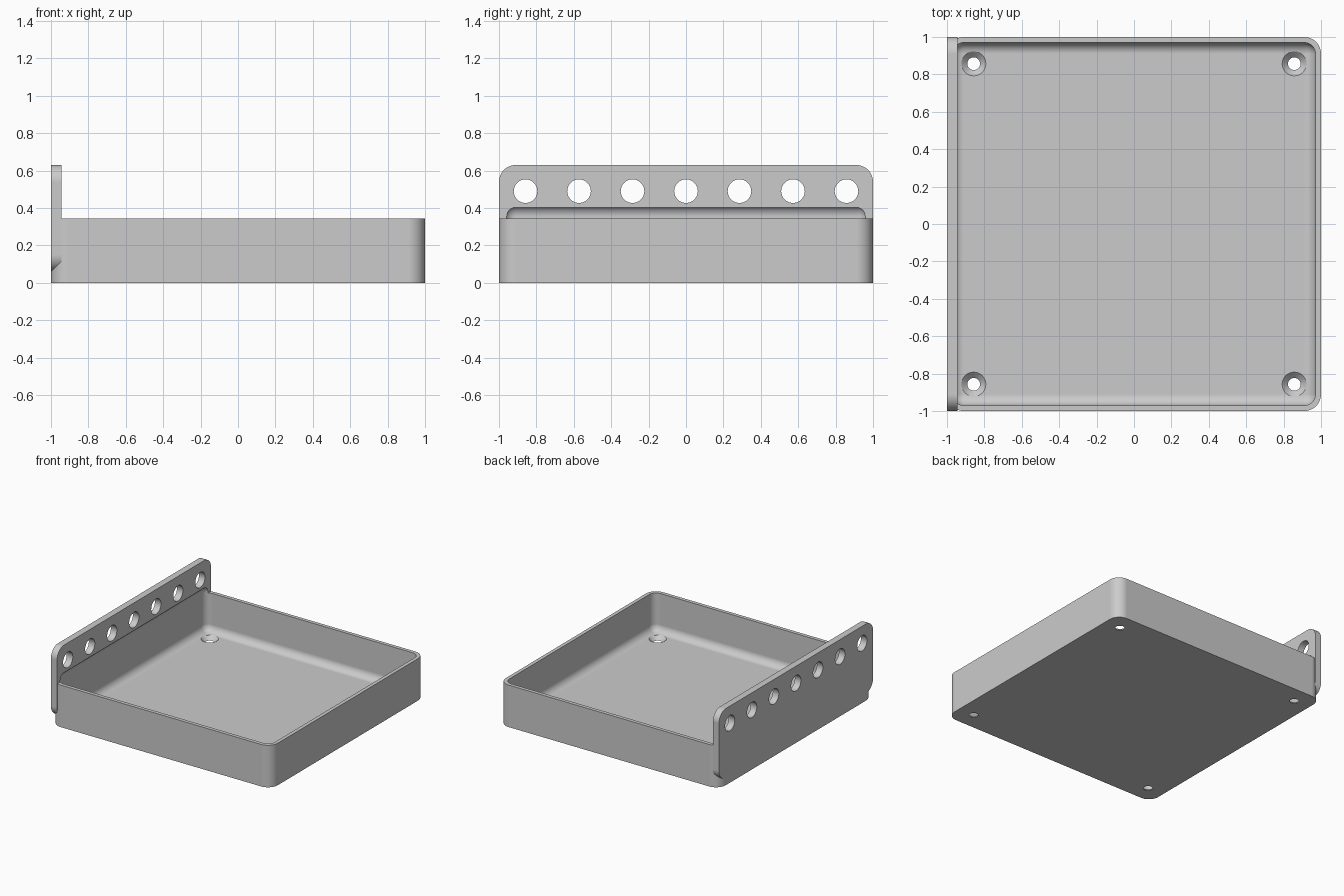
import bpy
import bmesh
import math
from mathutils import Matrix

WALL = 0.03
CORNER = 0.09
HOLE_SPACING = 0.286

cube = bpy.data.objects.get("Cube")
if cube:
    bpy.data.objects.remove(cube, do_unlink=True)

grey = bpy.data.materials.new("plain grey")
grey.use_nodes = True
colour = (0.6, 0.6, 0.6, 1)
grey.diffuse_color = colour
grey.node_tree.nodes["Principled BSDF"].inputs["Base Color"].default_value = colour


def finish(name, bm):
    bmesh.ops.recalc_face_normals(bm, faces=bm.faces)
    mesh = bpy.data.meshes.new(name)
    bm.to_mesh(mesh)
    bm.free()
    mesh.materials.append(grey)
    obj = bpy.data.objects.new(name, mesh)
    bpy.context.collection.objects.link(obj)
    return obj


def rounded_box(name, low, high, radius, axis=None):
    """Box with the edges along one axis rounded, or every edge if axis is None."""
    bm = bmesh.new()
    bmesh.ops.create_cube(bm, size=1)
    for v in bm.verts:
        v.co = [a + (c + 0.5) * (b - a) for a, b, c in zip(low, high, v.co)]
    edges = [e for e in bm.edges if axis is None
             or abs((e.verts[0].co - e.verts[1].co).normalized()[axis]) > 0.9]
    bmesh.ops.bevel(bm, geom=edges, offset=radius, segments=12,
                    profile=0.5, affect='EDGES')
    return finish(name, bm)


def cone(bm, location, r_low, r_high, depth, rotation=Matrix()):
    bmesh.ops.create_cone(bm, cap_ends=True, segments=48, radius1=r_low,
                          radius2=r_high, depth=depth,
                          matrix=Matrix.Translation(location) @ rotation)


def combine(target, tool, operation):
    mod = target.modifiers.new(operation.lower(), 'BOOLEAN')
    mod.object = tool
    mod.operation = operation
    mod.solver = 'EXACT'
    bpy.context.view_layer.objects.active = target
    bpy.ops.object.modifier_apply(modifier=mod.name)
    bpy.data.objects.remove(tool, do_unlink=True)


# Tray body with an upright mounting plate on its right side
tray = rounded_box("tray_with_mounting_plate", (-1, -1, 0), (1, 1, 0.345), CORNER, axis=2)
plate = rounded_box("plate", (-1, -1, 0.06), (-0.945, 1, 0.63), CORNER, axis=0)
combine(tray, plate, 'UNION')

# Hollow with rounded edges, reaching a little way up into the plate
inner = 1 - WALL
hollow = rounded_box("hollow", (-inner, -inner, WALL), (inner, inner, 0.415), CORNER - WALL)
combine(tray, hollow, 'DIFFERENCE')

# Row of holes through the plate
bm = bmesh.new()
sideways = Matrix.Rotation(math.pi / 2, 4, 'Y')
for i in range(-3, 4):
    cone(bm, (-0.97, i * HOLE_SPACING, 0.49), 0.063, 0.063, 0.2, sideways)
combine(tray, finish("plate_holes", bm), 'DIFFERENCE')

# Countersunk screw holes in the floor corners
for r_low, r_high, z, depth in ((0.034, 0.034, 0, 0.2), (0.034, 0.07, 0.0175, 0.035)):
    bm = bmesh.new()
    for x in (-0.857, 0.857):
        for y in (-0.857, 0.857):
            cone(bm, (x, y, z), r_low, r_high, depth)
    combine(tray, finish("screw_holes", bm), 'DIFFERENCE')

# Smooth fillets, flat large faces
bpy.ops.object.select_all(action='DESELECT')
tray.select_set(True)
bpy.context.view_layer.objects.active = tray
bpy.ops.object.shade_smooth_by_angle(angle=math.radians(30))
weighted = tray.modifiers.new("flat_face_normals", 'WEIGHTED_NORMAL')
weighted.keep_sharp = True
